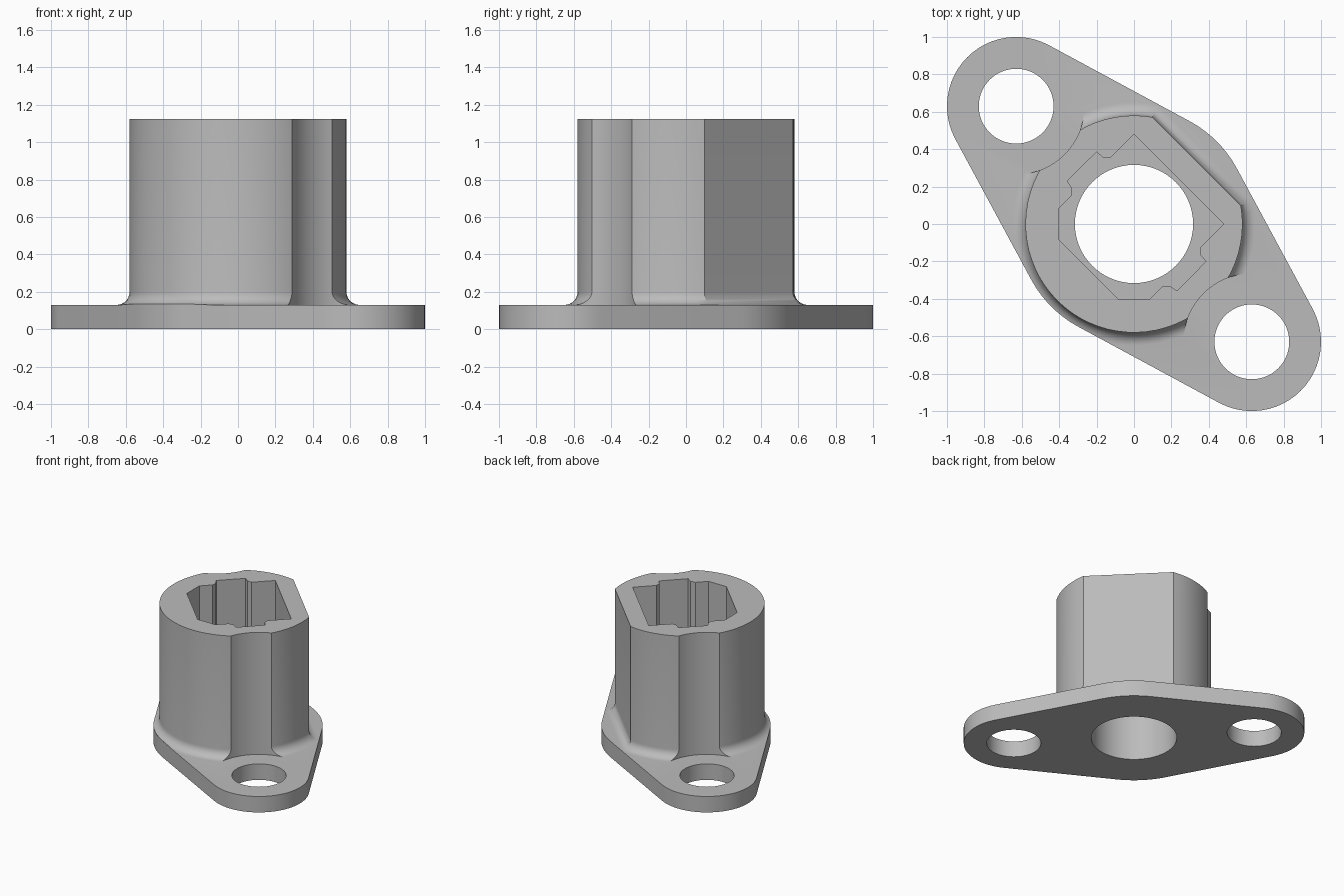
import bpy, bmesh
from math import sin, cos, pi, radians, acos, asin

cube = bpy.data.objects.get("Cube")
if cube:
    bpy.data.objects.remove(cube, do_unlink=True)

EAR, EAR_R, MID_R = 0.63, 0.37, 0.625
PLATE, TOP, FLOOR = 0.13, 1.125, 0.5
BOSS_R, FLAT, FILLET = 0.58, 0.474, 0.07

grey = bpy.data.materials.new("Light grey")
grey.use_nodes = True
grey.diffuse_color = (0.5, 0.5, 0.5, 1)
grey.node_tree.nodes["Principled BSDF"].inputs["Base Color"].default_value = (0.5, 0.5, 0.5, 1)


def arc(cx, cy, r, a0, a1, n):
    return [(cx + r * cos(a0 + (a1 - a0) * i / n), cy + r * sin(a0 + (a1 - a0) * i / n))
            for i in range(n + 1)]


def loft(name, rings):
    """Closed solid through (outline, z) rings with equal point counts."""
    bm = bmesh.new()
    loops = [[bm.verts.new((x, y, z)) for x, y in pts] for pts, z in rings]
    n = len(loops[0])
    for low, high in zip(loops, loops[1:]):
        for i in range(n):
            j = (i + 1) % n
            bm.faces.new((low[i], low[j], high[j], high[i]))
    bm.faces.new(loops[0][::-1])
    bm.faces.new(loops[-1])
    bmesh.ops.recalc_face_normals(bm, faces=bm.faces)
    mesh = bpy.data.meshes.new(name)
    bm.to_mesh(mesh)
    bm.free()
    mesh.materials.append(grey)
    obj = bpy.data.objects.new(name, mesh)
    bpy.context.collection.objects.link(obj)
    return obj


def prism(name, pts, z0, z1):
    return loft(name, [(pts, z0), (pts, z1)])


def cylinder(name, x, y, r, z0, z1):
    return prism(name, arc(x, y, r, 0, 2 * pi, 64)[:-1], z0, z1)


def combine(target, other, operation):
    mod = target.modifiers.new(operation.title(), 'BOOLEAN')
    mod.operation, mod.object, mod.solver = operation, other, 'EXACT'
    bpy.context.view_layer.objects.active = target
    bpy.ops.object.modifier_apply(modifier=mod.name)
    bpy.data.objects.remove(other, do_unlink=True)


def flange_outline(scale=1.0):
    """Two ears and a wider middle joined by tangent lines."""
    axis = radians(135)
    t = pi / 2 - asin((MID_R - EAR_R) / (EAR * 2 ** 0.5))
    pts = (arc(-EAR, EAR, EAR_R, axis - t, axis + t, 24)
           + arc(0, 0, MID_R, axis + t, axis + pi - t, 10)
           + arc(EAR, -EAR, EAR_R, axis + pi - t, axis + pi + t, 24)
           + arc(0, 0, MID_R, axis + pi + t, axis + 2 * pi - t, 10))
    return [(x * scale, y * scale) for x, y in pts]


def boss_outline(grow):
    """Round profile with one flat facing the +x +y corner."""
    r = BOSS_R + grow
    half = acos((FLAT + grow) / r)
    return arc(0, 0, r, pi / 4 + half, pi / 4 + 2 * pi - half, 56)


# Boss with a concave fillet at its foot
rings = [(boss_outline(FILLET), PLATE - 0.05)]
for i in range(9):
    a = i / 8 * pi / 2
    rings.append((boss_outline(FILLET * (1 - sin(a))), PLATE + FILLET * (1 - cos(a))))
rings.append((boss_outline(0), TOP))
boss = loft("boss", rings)
combine(boss, prism("fillet_trim", flange_outline(0.999), 0, 2), 'INTERSECT')

# Scalloped reliefs beside the mounting holes
for s in (-1, 1):
    combine(boss, cylinder("relief", s * EAR, -s * EAR, 0.365, 0, 2), 'DIFFERENCE')

# Mounting flange joined to the boss
body = prism("flanged_socket", flange_outline(), 0, PLATE)
combine(body, boss, 'UNION')

# Mounting holes and central bore
for x, y, r in ((-EAR, EAR, 0.2), (EAR, -EAR, 0.2), (0, 0, 0.316)):
    combine(body, cylinder("bore", x, y, r, -1, 2), 'DIFFERENCE')

# Keyed pocket, symmetric about the diagonal
half = [(0, 0.48), (-0.125, 0.355), (-0.165, 0.355), (-0.2, 0.385), (-0.357, 0.23),
        (-0.33, 0.19), (-0.335, 0.15), (-0.405, 0.08), (-0.405, -0.08)]
pocket = half + [(y, x) for x, y in reversed(half)]
combine(body, prism("pocket", pocket, FLOOR, 2), 'DIFFERENCE')

bpy.ops.object.select_all(action='DESELECT')
body.select_set(True)
bpy.context.view_layer.objects.active = body
bpy.ops.object.shade_smooth_by_angle(angle=radians(28))
